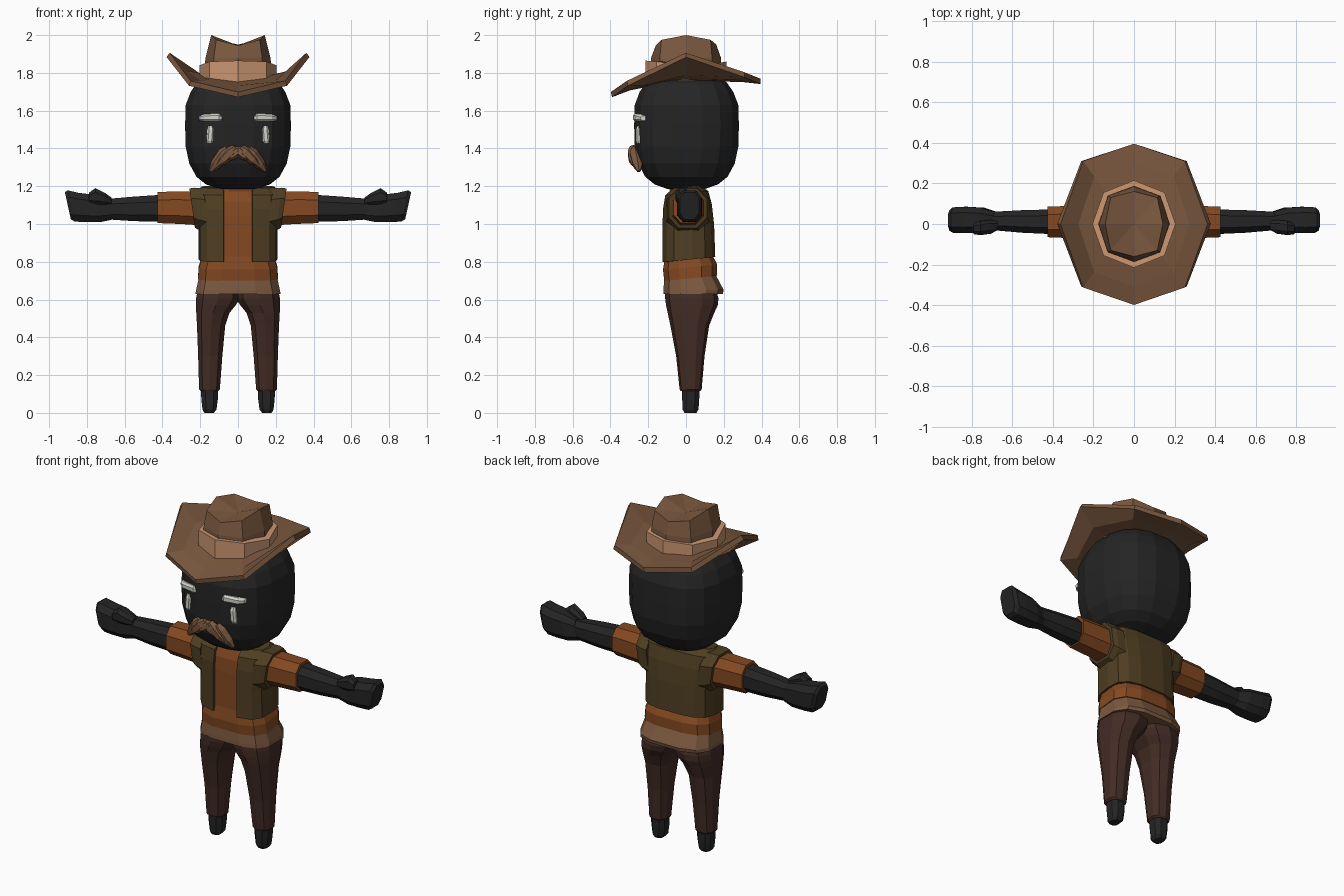
import bpy, bmesh, math
from mathutils import Vector


def material(name, rgb):
    m = bpy.data.materials.new(name)
    m.diffuse_color = (*rgb, 1)
    return m


BLACK = material("charcoal skin", (0.018, 0.018, 0.018))
HAT = material("hat brown", (0.20, 0.10, 0.05))
BAND = material("tan band", (0.60, 0.31, 0.17))
SHIRT = material("rust shirt", (0.23, 0.066, 0.015))
VEST = material("olive vest", (0.078, 0.048, 0.016))
PANTS = material("dark brown trousers", (0.056, 0.025, 0.018))
WHITE = material("off white", (0.65, 0.65, 0.60))


def skin(name, mat, rings, closed=True, caps=True, mirror=False, solid=0, ring_peak=None):
    """Bridge rings of points into one flat-shaded object."""
    bm = bmesh.new()
    vs = [[bm.verts.new(p) for p in r] for r in rings]
    n = len(vs[0])
    for a, b in zip(vs, vs[1:]):
        for i in range(n if closed else n - 1):
            j = (i + 1) % n
            bm.faces.new((a[i], a[j], b[j], b[i]))
    if caps:
        bm.faces.new(vs[0][::-1])
        if ring_peak:
            c = bm.verts.new(ring_peak)
            for i in range(n):
                bm.faces.new((vs[-1][i], vs[-1][(i + 1) % n], c))
        else:
            bm.faces.new(vs[-1])
    bmesh.ops.recalc_face_normals(bm, faces=bm.faces)
    me = bpy.data.meshes.new(name)
    bm.to_mesh(me)
    bm.free()
    me.materials.append(mat)
    ob = bpy.data.objects.new(name, me)
    bpy.context.collection.objects.link(ob)
    if solid:
        s = ob.modifiers.new("thickness", 'SOLIDIFY')
        s.thickness, s.offset = solid, 0
    if mirror:
        ob.modifiers.new("mirror", 'MIRROR')
    return ob


def section(t, a0, a1, b0, b1, axis='z', n=8, p=2.5, gap=None, shear=0):
    """Rounded-square cross-section at t, filling the box a0..a1 by b0..b1."""
    if gap is None:
        angs = [2 * math.pi * (i + 0.5) / n for i in range(n)]
    else:  # open outline that leaves a gap at the front
        d = math.radians(18)
        angs = [-math.pi / 2 + d + (2 * math.pi - 2 * d) * i / (n - 1) for i in range(n)]
    uv = []
    for a in angs:
        c, s = math.cos(a), math.sin(a)
        uv.append((math.copysign(abs(c) ** (2 / p), c), math.copysign(abs(s) ** (2 / p), s)))
    mu, mv = max(abs(u) for u, v in uv), max(abs(v) for u, v in uv)
    out = []
    for u, v in uv:
        a = (a0 + a1) / 2 + u / mu * (a1 - a0) / 2
        b = (b0 + b1) / 2 + v / mv * (b1 - b0) / 2
        out.append([a, b, t + shear * b] if axis == 'z' else [t + shear * (b - b0), a, b])
    if gap is not None:
        out[0][0], out[-1][0] = gap, -gap
    return out


def loft(name, mat, rows, mirror=False, **kw):
    return skin(name, mat, [section(*r, **kw) for r in rows], mirror=mirror)


# Head
loft("head", BLACK, [(z, -r, r, -r * 0.98, r) for z, r in (
    (1.185, .10), (1.21, .17), (1.25, .22), (1.32, .258), (1.41, .277), (1.52, .28),
    (1.63, .277), (1.70, .25), (1.75, .215), (1.78, .15))], n=16, p=2.6)

# Face
loft("eyebrows", WHITE, [(.085, -.272, -.24, 1.55, 1.572), (.10, -.28, -.24, 1.542, 1.586),
     (.18, -.265, -.21, 1.542, 1.582), (.207, -.24, -.20, 1.548, 1.572)], axis='x', mirror=True)
loft("eyes", WHITE, [(1.425, .135, .165, -.258, -.22), (1.44, .13, .168, -.266, -.22),
     (1.50, .125, .163, -.266, -.22), (1.52, .132, .158, -.258, -.22)], mirror=True)

# Moustache: overlapping tapered tufts on each side
TUFTS = [((0, -.275, 1.39), (.055, -.288, 1.345), .030), ((.025, -.28, 1.393), (.105, -.278, 1.315), .032),
         ((.065, -.27, 1.385), (.142, -.25, 1.285), .034)]
for k, (p0, p1, r) in enumerate(TUFTS):
    p0, p1 = Vector(p0), Vector(p1)
    d = (p1 - p0).normalized()
    u = d.cross(Vector((0, 1, 0))).normalized()
    v = d.cross(u)
    rings = []
    for f, s in ((-.15, .6), (.15, 1), (.7, .85), (1.05, .3)):
        rings.append([p0.lerp(p1, f) + (u * math.cos(i * math.pi / 3) + v * math.sin(i * math.pi / 3)) * r * s
                      for i in range(6)])
    skin(f"moustache_tuft_{k + 1}", HAT, rings, mirror=True)


# Hat: octagonal rings given from front, round one side, to back
def octagon(front, diag_f, side, diag_b, back):
    half = [(0, *front), diag_f, (side[0], 0, side[1]), diag_b, (0, *back)]
    return half + [(-x, y, z) for x, y, z in half[3:0:-1]]


brim_rings = [
    octagon((-.18, 1.745), (.12, -.13, 1.76), (.17, 1.77), (.12, .13, 1.77), (.18, 1.77)),
    octagon((-.305, 1.72), (.20, -.235, 1.745), (.28, 1.80), (.20, .235, 1.78), (.305, 1.765)),
    octagon((-.395, 1.685), (.255, -.31, 1.745), (.37, 1.895), (.255, .31, 1.79), (.395, 1.755))]
skin("hat_brim", HAT, brim_rings, caps=False, solid=.028)
skin("hat_band", BAND, [
    octagon((-.215, 1.735), (.15, -.155, 1.75), (.205, 1.76), (.15, .155, 1.76), (.215, 1.755)),
    octagon((-.215, 1.865), (.15, -.155, 1.86), (.205, 1.84), (.15, .155, 1.85), (.215, 1.86))])
skin("hat_crown", HAT, [
    octagon((-.19, 1.80), (.13, -.14, 1.80), (.18, 1.80), (.13, .14, 1.80), (.19, 1.80)),
    octagon((-.185, 1.88), (.128, -.138, 1.88), (.172, 1.88), (.128, .138, 1.88), (.185, 1.88)),
    octagon((-.16, 1.945), (.115, -.13, 1.975), (.142, 2.0), (.115, .13, 1.975), (.16, 1.95))],
    ring_peak=(0, 0, 1.945))

# Shirt, its sleeves and the hem
loft("shirt", SHIRT, [(.71, -.212, .212, -.115, .165), (.77, -.208, .208, -.122, .165), (.84, -.185, .185, -.11, .13),
     (1.05, -.185, .185, -.11, .115), (1.13, -.17, .17, -.105, .10), (1.18, -.12, .12, -.085, .075),
     (1.205, -.085, .085, -.09, .06)], n=12, p=3, shear=.1)
loft("shirt_sleeves", SHIRT, [(.15, -.075, .095, .99, 1.17), (.30, -.07, .09, 1.0, 1.172),
     (.425, -.065, .085, 1.005, 1.17)], axis='x', mirror=True)
loft("shirt_hem", HAT, [(.63, -.225, .225, -.12, .195), (.65, -.222, .222, -.12, .20),
     (.725, -.205, .205, -.113, .16), (.75, -.20, .20, -.11, .155)], n=12, p=3)

# Vest: open-fronted shell with armhole caps
vest_rows = [(.81, -.203, .203, -.12, .148), (.98, -.203, .203, -.12, .142), (1.09, -.215, .215, -.117, .13),
             (1.16, -.215, .215, -.105, .112), (1.19, -.19, .19, -.065, .07), (1.188, -.10, .10, -.05, .05)]
skin("vest", VEST, [section(*r, n=14, p=3.2, gap=.075, shear=.1) for r in vest_rows],
     closed=False, caps=False, solid=.014)
loft("vest_armholes", VEST, [(.15, -.105, .125, .95, 1.19), (.20, -.10, .12, .965, 1.192),
     (.228, -.09, .11, .98, 1.188)], axis='x', mirror=True, shear=.14)

# Arms, fists and thumbs
loft("arms", BLACK, [(.40, -.05, .072, 1.012, 1.155), (.55, -.043, .068, 1.015, 1.145),
     (.70, -.03, .06, 1.025, 1.132)], axis='x', mirror=True)
loft("hands", BLACK, [(.67, -.03, .06, 1.022, 1.135), (.73, -.042, .08, 1.01, 1.155),
     (.81, -.045, .085, 1.01, 1.165), (.865, -.043, .082, 1.013, 1.178), (.885, -.032, .068, 1.025, 1.168)],
     axis='x', mirror=True, shear=.22, p=3)
loft("thumbs", BLACK, [(.67, -.03, .015, 1.10, 1.14), (.705, -.048, .02, 1.10, 1.165),
     (.755, -.055, .015, 1.10, 1.19), (.79, -.05, .005, 1.11, 1.165)], axis='x', mirror=True)

# Trouser legs meeting at the hips, and the feet
loft("trousers", PANTS, [(.115, .105, .198, -.028, .075), (.125, .096, .206, -.034, .083),
     (.30, .083, .211, -.052, .098), (.46, .068, .217, -.082, .122), (.53, .045, .221, -.097, .150),
     (.57, .012, .222, -.106, .168), (.605, -.01, .222, -.11, .172), (.67, -.01, .21, -.11, .155)],
     mirror=True, n=10)
loft("feet", BLACK, [(0, .128, .178, -.008, .055), (.018, .114, .188, -.018, .066),
     (.07, .107, .194, -.02, .07), (.14, .105, .197, -.022, .072)], mirror=True)
